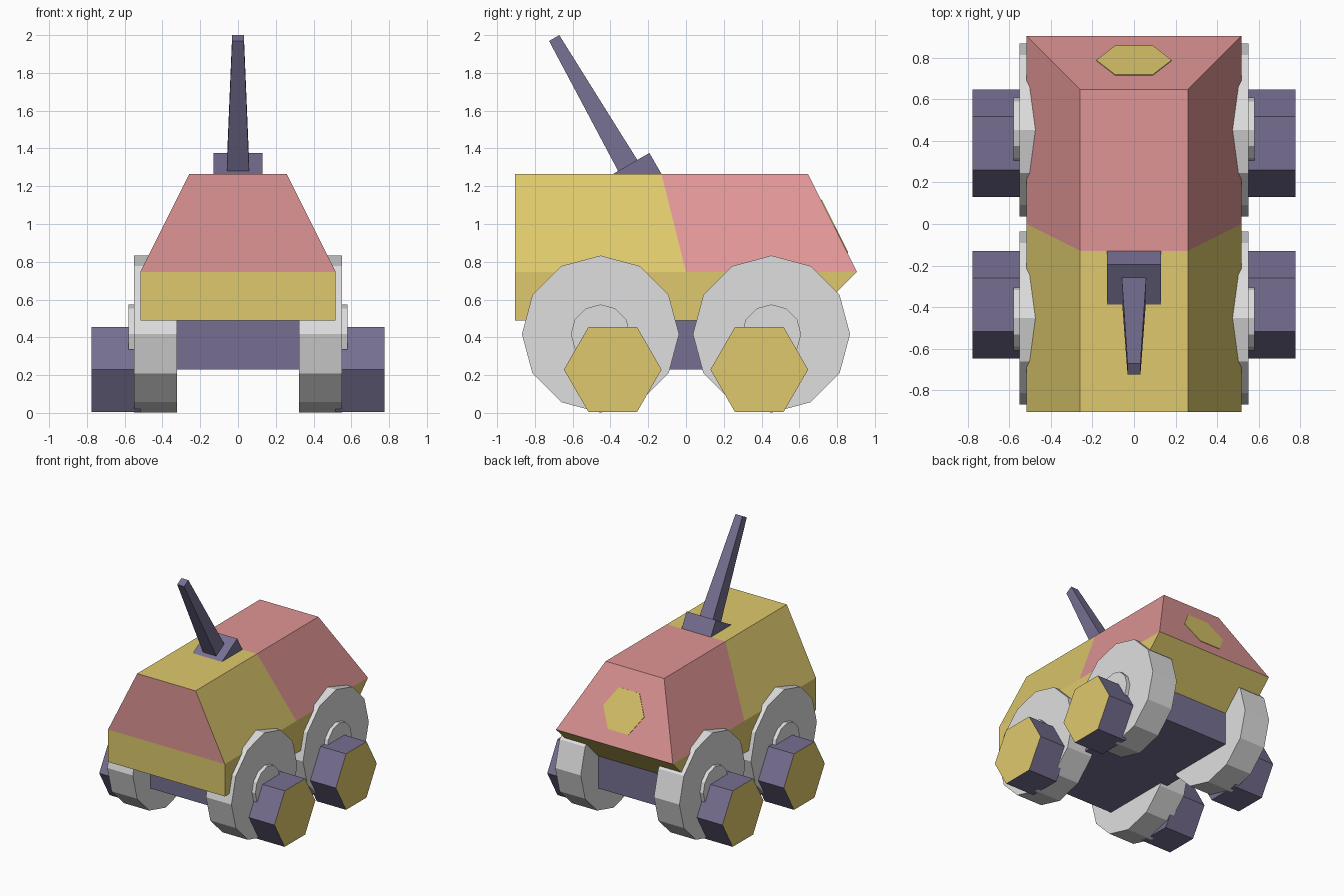
import bpy, bmesh, math
from mathutils import Vector

if "Cube" in bpy.data.objects:
    bpy.data.objects.remove(bpy.data.objects["Cube"])

U = 0.1293   # modelling grid step
Z0 = 0.2296  # underside of the chassis


def material(name, rgb):
    m = bpy.data.materials.new(name)
    lin = [((c / 255 + 0.055) / 1.055) ** 2.4 for c in rgb]
    m.diffuse_color = (*lin, 1)
    m.use_nodes = True
    m.node_tree.nodes["Principled BSDF"].inputs["Base Color"].default_value = m.diffuse_color
    return m


YELLOW = material("yellow", (222, 201, 108))
PINK = material("pink", (224, 149, 149))
PURPLE = material("purple", (118, 111, 146))
GREY = material("light_grey", (223, 223, 223))


def finish(name, bm, mats, rule=None):
    bmesh.ops.recalc_face_normals(bm, faces=bm.faces)
    bm.normal_update()
    if rule:
        for f in bm.faces:
            f.material_index = rule(f)
    me = bpy.data.meshes.new(name)
    bm.to_mesh(me)
    bm.free()
    for m in mats:
        me.materials.append(m)
    ob = bpy.data.objects.new(name, me)
    bpy.context.collection.objects.link(ob)
    return ob


def loft(rings):
    """Closed solid through equal-length rings of 3D points."""
    bm = bmesh.new()
    vs = [[bm.verts.new(p) for p in r] for r in rings]
    n = len(vs[0])
    for a, b in zip(vs, vs[1:]):
        for i in range(n):
            j = (i + 1) % n
            bm.faces.new((a[i], a[j], b[j], b[i]))
    bm.faces.new(vs[0][::-1])
    bm.faces.new(vs[-1])
    return bm


def prism(profile, x0, x1):
    return loft([[(x, y, z) for y, z in profile] for x in (x0, x1)])


def ngon(n, r, cy, cz):
    return [(cy + r * math.cos(math.tau * i / n), cz + r * math.sin(math.tau * i / n))
            for i in range(n)]


def rect(hx, y0, y1, z):
    return [(-hx, y0, z), (hx, y0, z), (hx, y1, z), (-hx, y1, z)]


# Body hull: lower band, sloped cabin, cut along the slanted colour line
z_low, z_mid, z_top = Z0 + 2 * U, Z0 + 4 * U, Z0 + 8 * U
bm = loft([rect(4 * U, -7 * U, 5 * U, z_low),
           rect(4 * U, -7 * U, 7 * U, z_mid),
           rect(2 * U, -7 * U, 5 * U, z_top)])
split = Vector((0, 4, 1)).normalized()
origin = Vector((0, 0, z_mid))
upper = [f for f in bm.faces if f.calc_center_median().z > z_mid]
geom = upper + list({e for f in upper for e in f.edges}) + list({v for f in upper for v in f.verts})
bmesh.ops.bisect_plane(bm, geom=geom, plane_co=origin, plane_no=split)


def body_colour(f):
    c = f.calc_center_median()
    if c.z < z_mid:
        return 0
    return int(f.normal.y < -0.9 or (c - origin).dot(split) > 0)


finish("body", bm, [YELLOW, PINK], body_colour)

# Chassis box between the wheels
finish("chassis", loft([rect(3 * U, -5 * U, 5 * U, Z0), rect(3 * U, -5 * U, 5 * U, z_low)]), [PURPLE])

# Wheels, hubs and hexagonal thrusters on each corner
for sx, side in ((-1, "left"), (1, "right")):
    for sy, end in ((-1, "front"), (1, "back")):
        tag = f"{end}_{side}"
        wy, wz = sy * 3.5 * U, 0.417
        finish("wheel_" + tag, prism(ngon(12, 0.416, wy, wz), sx * 0.324, sx * 0.55), [GREY])
        finish("hub_" + tag, prism(ngon(12, 0.157, wy, wz), sx * 0.5, sx * 0.58), [GREY])
        finish("thruster_" + tag, prism(ngon(6, 2 * U, sy * 3 * U, Z0), sx * 4 * U, sx * 6 * U),
               [PURPLE, YELLOW], lambda f: int(f.normal.x * sx > 0.9))

# Mast foot: wedge on the roof
finish("mast_foot", prism([(-3 * U, z_top - 0.005), (-3 * U, z_top), (-1.5 * U, z_top + 0.866 * U),
                           (-U, z_top), (-U, z_top - 0.005)], -U, U), [PURPLE])

# Mast: square tapered bar leaning 30 degrees forward
axis = Vector((0, -0.5, math.sqrt(0.75)))
across = Vector((0, math.sqrt(0.75), 0.5))
tip = Vector((0, -0.698, 1.9845))


def mast_ring(centre, h):
    return [centre + Vector((a * h, 0, 0)) + across * (b * h)
            for a, b in ((-1, -1), (1, -1), (1, 1), (-1, 1))]


finish("mast", loft([mast_ring(tip - axis * 0.79, 0.059), mast_ring(tip, 0.031)]), [PURPLE])

# Hexagonal badge plate on the sloped back
normal = Vector((0, 2, 1)).normalized()
up = Vector((0, -1, 2)).normalized()
centre = Vector((0, 0.785, z_mid + 2 * (7 * U - 0.785)))
finish("back_plate", loft([[centre + Vector((a, 0, 0)) + up * b + normal * d
                            for a, b in ngon(6, 0.181, 0, 0)] for d in (-0.003, 0.004)]), [YELLOW])
